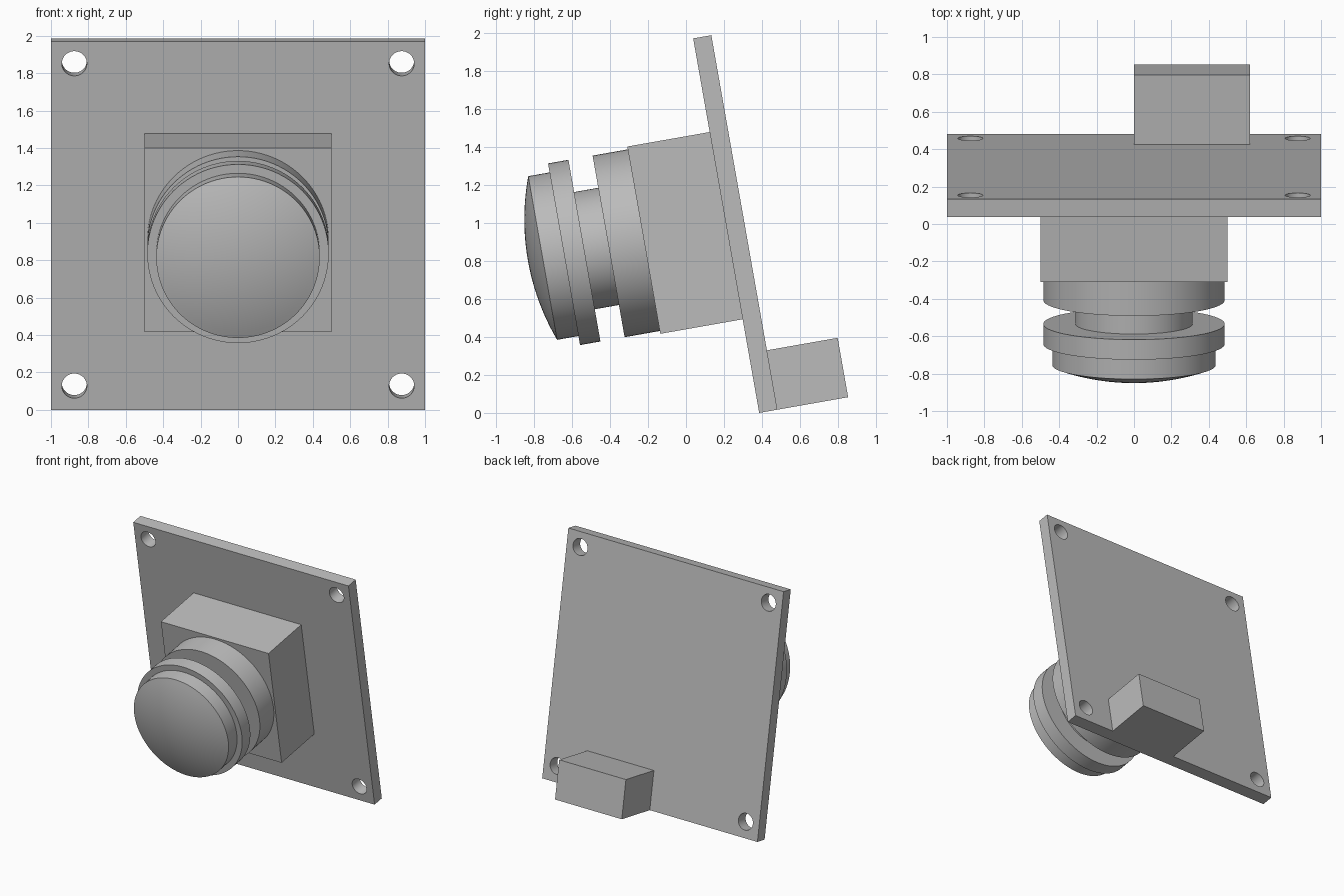
import bpy, bmesh, math
from mathutils import Matrix, Vector

cube = bpy.data.objects.get("Cube")
if cube:
    bpy.data.objects.remove(cube, do_unlink=True)

# Everything is built upright (front face of the board at y = 0), then leaned back
LEAN = Matrix.Translation((0, 0.385, 0)) @ Matrix.Rotation(math.radians(10), 4, 'X')
SEGMENTS = 96

grey = bpy.data.materials.new("plain grey")
grey.use_nodes = True
colour = (0.50, 0.50, 0.50, 1)
grey.diffuse_color = colour
grey.node_tree.nodes["Principled BSDF"].inputs["Base Color"].default_value = colour


def make_object(name, bm, smooth=False):
    bmesh.ops.recalc_face_normals(bm, faces=bm.faces)
    mesh = bpy.data.meshes.new(name)
    bm.to_mesh(mesh)
    bm.free()
    mesh.materials.append(grey)
    obj = bpy.data.objects.new(name, mesh)
    bpy.context.collection.objects.link(obj)
    obj.matrix_world = LEAN
    if smooth:
        bpy.ops.object.select_all(action='DESELECT')
        obj.select_set(True)
        bpy.context.view_layer.objects.active = obj
        bpy.ops.object.shade_smooth_by_angle(angle=math.radians(30))
    return obj


def box(name, low, high):
    low, high = Vector(low), Vector(high)
    bm = bmesh.new()
    bmesh.ops.create_cube(bm, size=1, matrix=Matrix.Translation((low + high) / 2)
                          @ Matrix.Diagonal((*(high - low), 1)))
    return make_object(name, bm)


def lathe(name, profile, centre=(0, 0, 1)):
    """Spin (radius, forward distance) points around an axis running along y."""
    bm = bmesh.new()
    verts = [bm.verts.new(Vector(centre) + Vector((r, -f, 0))) for r, f in profile]
    edges = [bm.edges.new(pair) for pair in zip(verts, verts[1:])]
    bmesh.ops.spin(bm, geom=verts + edges, cent=centre, axis=(0, 1, 0),
                   angle=math.tau, steps=SEGMENTS)
    bmesh.ops.remove_doubles(bm, verts=bm.verts, dist=0.0001)
    return make_object(name, bm, smooth=True)


def disc(name, radius, back, front, centre=(0, 0, 1)):
    return lathe(name, [(0, back), (radius, back), (radius, front), (0, front)], centre)


# Circuit board with four corner screw holes
board = box("circuit_board", (-1, 0, 0), (1, 0.097, 2))
for x in (-0.875, 0.875):
    for z in (0.13, 1.88):
        cutter = disc("hole_cutter", 0.067, -0.2, 0.1, (x, 0, z))
        cutter.hide_render = True
        cut = board.modifiers.new("hole", 'BOOLEAN')
        cut.operation = 'DIFFERENCE'
        cut.solver = 'EXACT'
        cut.object = cutter
        bpy.context.view_layer.objects.active = board
        bpy.ops.object.modifier_apply(modifier=cut.name)
        bpy.data.objects.remove(cutter, do_unlink=True)
bpy.ops.object.select_all(action='DESELECT')
board.select_set(True)
bpy.context.view_layer.objects.active = board
bpy.ops.object.shade_smooth_by_angle(angle=math.radians(30))

# Lens mount block on the front, cable connector on the back
box("lens_mount", (-0.5, -0.44, 0.5), (0.5, 0, 1.5))
box("cable_connector", (0, 0.097, 0), (0.62, 0.475, 0.317))

# Lens barrel
disc("rear_barrel", 0.485, 0.44, 0.628)
disc("barrel_neck", 0.313, 0.628, 0.757)
disc("focus_ring", 0.485, 0.757, 0.866)

# Front barrel closed by a shallow domed glass
radius, start, height = 0.437, 0.98, 0.079
sphere = (radius ** 2 + height ** 2) / (2 * height)
half_angle = math.asin(radius / sphere)
steps = 12
dome = []
for i in range(steps + 1):
    a = half_angle * (1 - i / steps)
    dome.append((sphere * math.sin(a), start + height - sphere * (1 - math.cos(a))))
disc("front_barrel", radius, 0.866, start)
lathe("lens_glass", [(0, start)] + dome)
